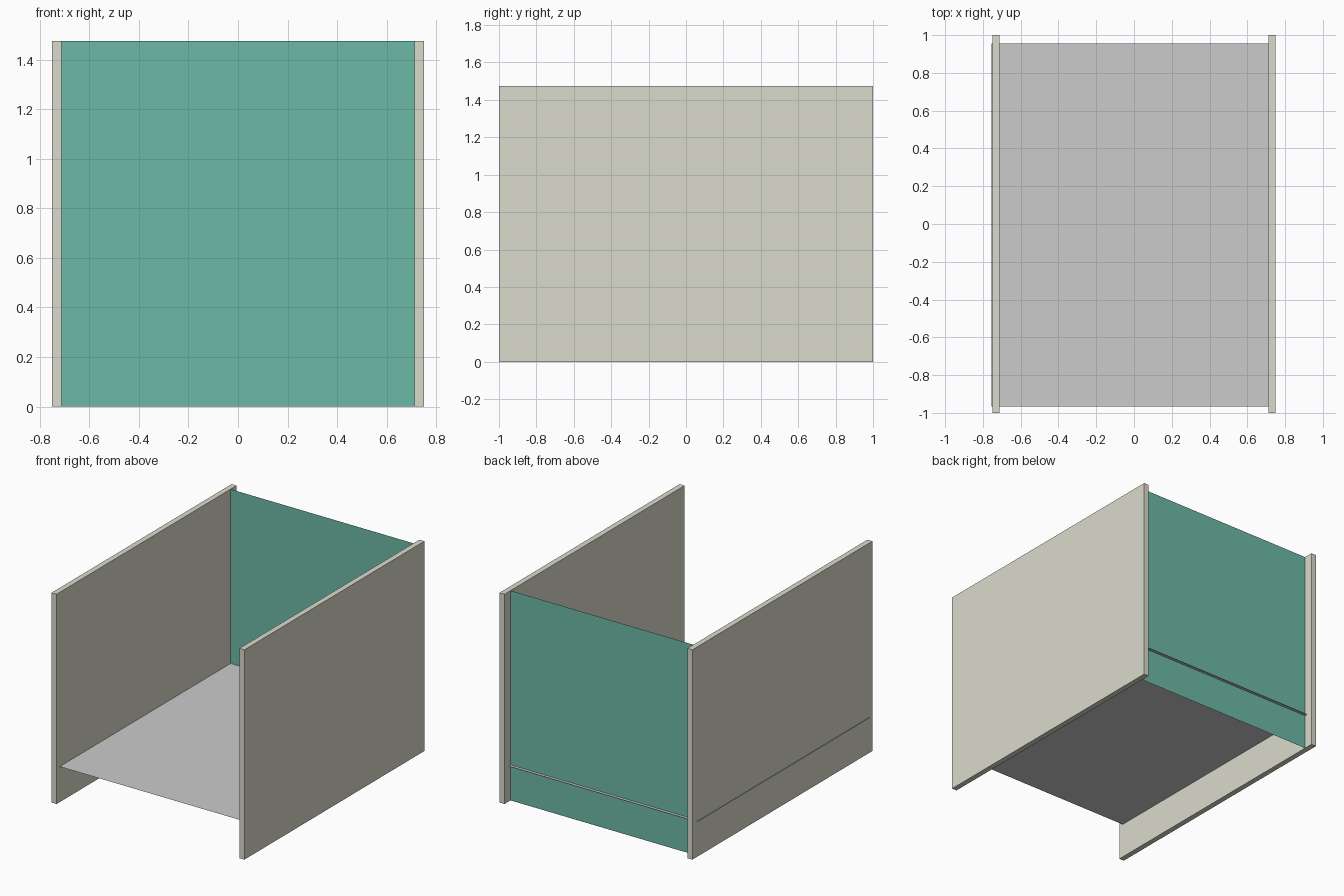
import bpy, bmesh
from mathutils import Matrix, Vector

if "Cube" in bpy.data.objects:
    bpy.data.objects.remove(bpy.data.objects["Cube"])


def material(name, rgb):
    m = bpy.data.materials.new(name)
    m.diffuse_color = (*rgb, 1)
    m.use_nodes = True
    m.node_tree.nodes["Principled BSDF"].inputs["Base Color"].default_value = m.diffuse_color
    return m


def add_object(name, bm, mat=None):
    mesh = bpy.data.meshes.new(name)
    bm.to_mesh(mesh)
    bm.free()
    ob = bpy.data.objects.new(name, mesh)
    bpy.context.collection.objects.link(ob)
    if mat:
        mesh.materials.append(mat)


def box(name, lo, hi, mat):
    lo, hi = Vector(lo), Vector(hi)
    bm = bmesh.new()
    bmesh.ops.create_cube(bm, size=1, matrix=Matrix.Translation((lo + hi) / 2)
                          @ Matrix.Diagonal((*(hi - lo), 1)))
    add_object(name, bm, mat)


def sheet(name, corners, mat=None):
    bm = bmesh.new()
    bm.faces.new([bm.verts.new(c) for c in corners])
    add_object(name, bm, mat)


cream = material("cream", (0.70, 0.70, 0.60))
teal = material("teal", (0.15, 0.49, 0.38))
H = 1.475

# Two thick side walls
box("left_wall", (-0.75, -1, 0), (-0.711, 1, H), cream)
box("right_wall", (0.711, -1, 0), (0.75, 1, H), cream)

# Thin back panel, facing the front
B = 0.933
sheet("back_panel", [(-0.72, B, 0), (0.72, B, 0), (0.72, B, H), (-0.72, B, H)], teal)

# Thin raised floor, poking slightly through the left wall and back panel
Z = 0.25
sheet("floor_sheet", [(-0.755, -0.965, Z), (0.73, -0.965, Z),
                      (0.73, 0.955, Z), (-0.755, 0.955, Z)])
